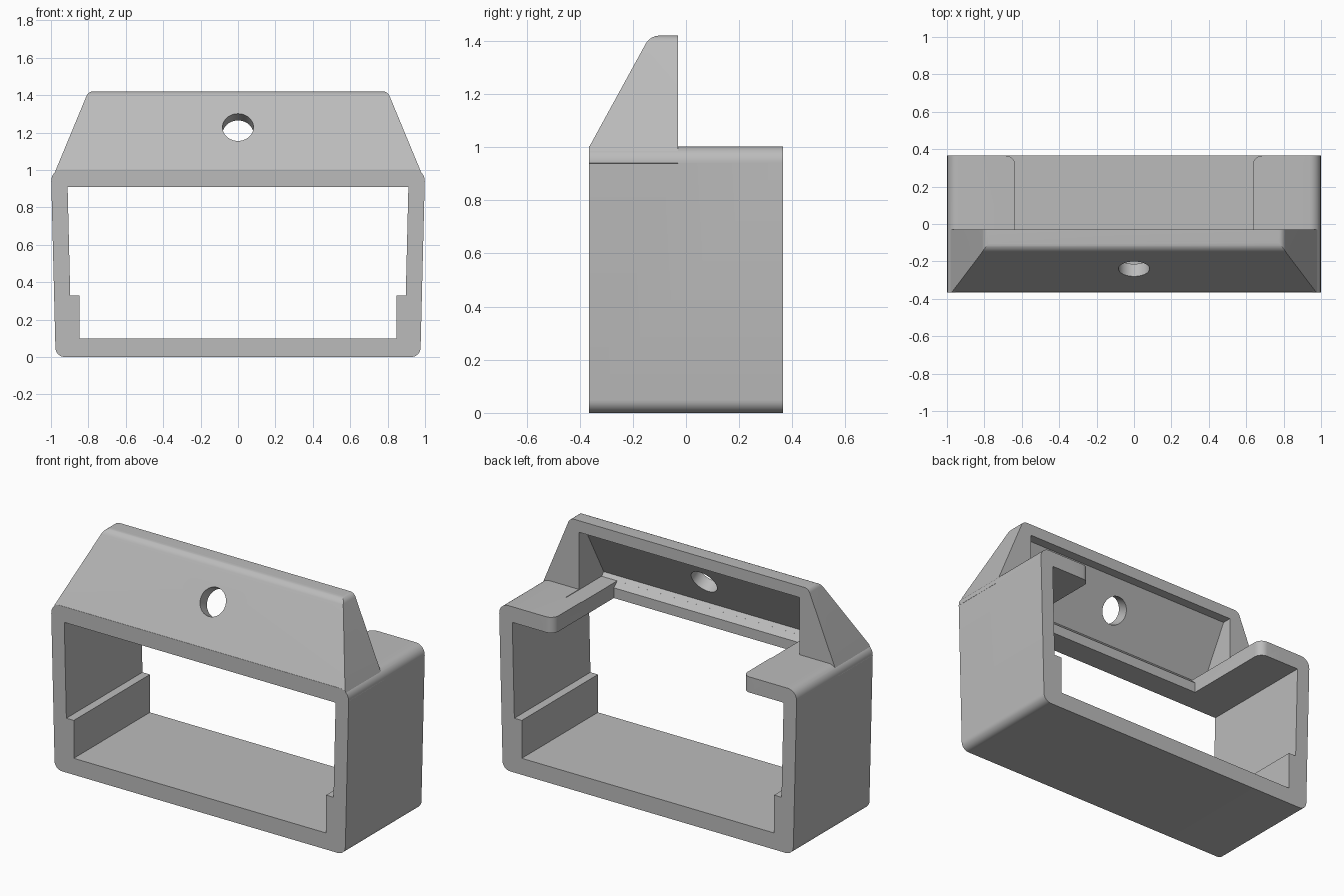
import bpy, bmesh, math
from mathutils import Vector

if "Cube" in bpy.data.objects:
    bpy.data.objects.remove(bpy.data.objects["Cube"])

grey = bpy.data.materials.new("plain grey")
grey.use_nodes = True
COLOUR = (0.5, 0.5, 0.5, 1)
grey.diffuse_color = COLOUR
grey.node_tree.nodes["Principled BSDF"].inputs["Base Color"].default_value = COLOUR


def rounded(points, steps=8):
    """Polygon outline; a third value on a point rounds that corner."""
    out = []
    for i, p in enumerate(points):
        c = Vector(p[:2])
        if len(p) == 2:
            out.append(c)
            continue
        a = (Vector(points[i - 1][:2]) - c).normalized()
        b = (Vector(points[(i + 1) % len(points)][:2]) - c).normalized()
        half = a.angle(b) / 2
        centre = c + (a + b).normalized() * p[2] / math.sin(half)
        start = c + a * p[2] / math.tan(half) - centre
        end = c + b * p[2] / math.tan(half) - centre
        sweep = math.pi - 2 * half
        for k in range(steps + 1):
            t = k / steps
            v = start * math.sin((1 - t) * sweep) + end * math.sin(t * sweep)
            out.append(centre + v / math.sin(sweep))
    return out


def mirrored(right):
    """Complete a right-hand half outline across the centre line."""
    return right + [(-p[0], *p[1:]) for p in reversed(right)]


def prism(name, points, axis, lo, hi):
    """Extrude an outline along the named axis."""
    place = {"x": lambda a, b, d: (d, a, b),
             "y": lambda a, b, d: (a, d, b),
             "z": lambda a, b, d: (a, b, d)}[axis]
    bm = bmesh.new()
    face = bm.faces.new([bm.verts.new(place(p.x, p.y, lo)) for p in rounded(points)])
    ext = bmesh.ops.extrude_face_region(bm, geom=[face])
    shift = Vector(place(0, 0, hi - lo))
    bmesh.ops.translate(bm, vec=shift, verts=[g for g in ext["geom"] if isinstance(g, bmesh.types.BMVert)])
    bmesh.ops.recalc_face_normals(bm, faces=bm.faces)
    mesh = bpy.data.meshes.new(name)
    bm.to_mesh(mesh)
    bm.free()
    mesh.materials.append(grey)
    obj = bpy.data.objects.new(name, mesh)
    bpy.context.collection.objects.link(obj)
    return obj


def combine(target, other, operation):
    """Apply a boolean and discard the helper."""
    mod = target.modifiers.new("boolean", "BOOLEAN")
    mod.operation, mod.object, mod.solver = operation, other, "EXACT"
    bpy.context.view_layer.objects.active = target
    bpy.ops.object.modifier_apply(modifier=mod.name)
    bpy.data.objects.remove(other)


FRONT, BACK, HOOD_BACK = -0.365, 0.365, -0.03

# Outer sleeve and sloping hood
sleeve = prism("bracket_sleeve", mirrored([(0.975, 0, 0.05), (1, 1.003, 0.06)]), "y", FRONT, BACK)
hood = prism("hood", [(FRONT, 0.92), (FRONT, 1.0), (-0.135, 1.42, 0.06),
                      (HOOD_BACK, 1.42), (HOOD_BACK, 0.92)], "x", -1.2, 1.2)
hood_sides = prism("hood_sides", mirrored([(0.95, 0.9), (0.999, 0.94), (0.8, 1.42, 0.04)]), "y", -0.6, 0.3)
combine(hood, hood_sides, "INTERSECT")
combine(sleeve, hood, "UNION")

# Through opening with a step low on each side
tunnel = prism("tunnel", mirrored([(0.847, 0.1), (0.847, 0.33), (0.897, 0.33), (0.911, 0.908)]), "y", -1, 1)
combine(sleeve, tunnel, "DIFFERENCE")

# Gap between the two rear top tabs, with rounded tab corners
gap = prism("gap", mirrored([(0.635, -0.215), (0.635, BACK, 0.05), (0.8, BACK), (0.8, 0.6)]), "z", 0.85, 1.04)
combine(sleeve, gap, "DIFFERENCE")

# Hollow of the hood and the bevelled lip below it
hollow = prism("hollow", [(-0.268, 1.02), (-0.247, 1.0), (0.1, 1.0), (0.1, 1.35), (-0.087, 1.35)],
               "x", -0.74, 0.74)
combine(sleeve, hollow, "DIFFERENCE")
lip = prism("lip", [(-0.268, 1.02), (-0.215, 0.97), (-0.2, 0.97), (-0.2, 1.02)], "x", -0.635, 0.635)
combine(sleeve, lip, "DIFFERENCE")

# Round hole square to the slope
slope = Vector((0, 0.23, 0.42)).normalized()
normal = Vector((0, -slope.z, slope.y))
bpy.ops.mesh.primitive_cylinder_add(vertices=40, radius=0.083, depth=0.3, location=(0, -0.24, 1.228),
                                    rotation=normal.to_track_quat("Z", "Y").to_euler())
hole = bpy.context.object
hole.data.materials.append(grey)
combine(sleeve, hole, "DIFFERENCE")

bpy.ops.object.select_all(action="DESELECT")
sleeve.select_set(True)
bpy.context.view_layer.objects.active = sleeve
bpy.ops.object.shade_smooth_by_angle(angle=math.radians(25))
